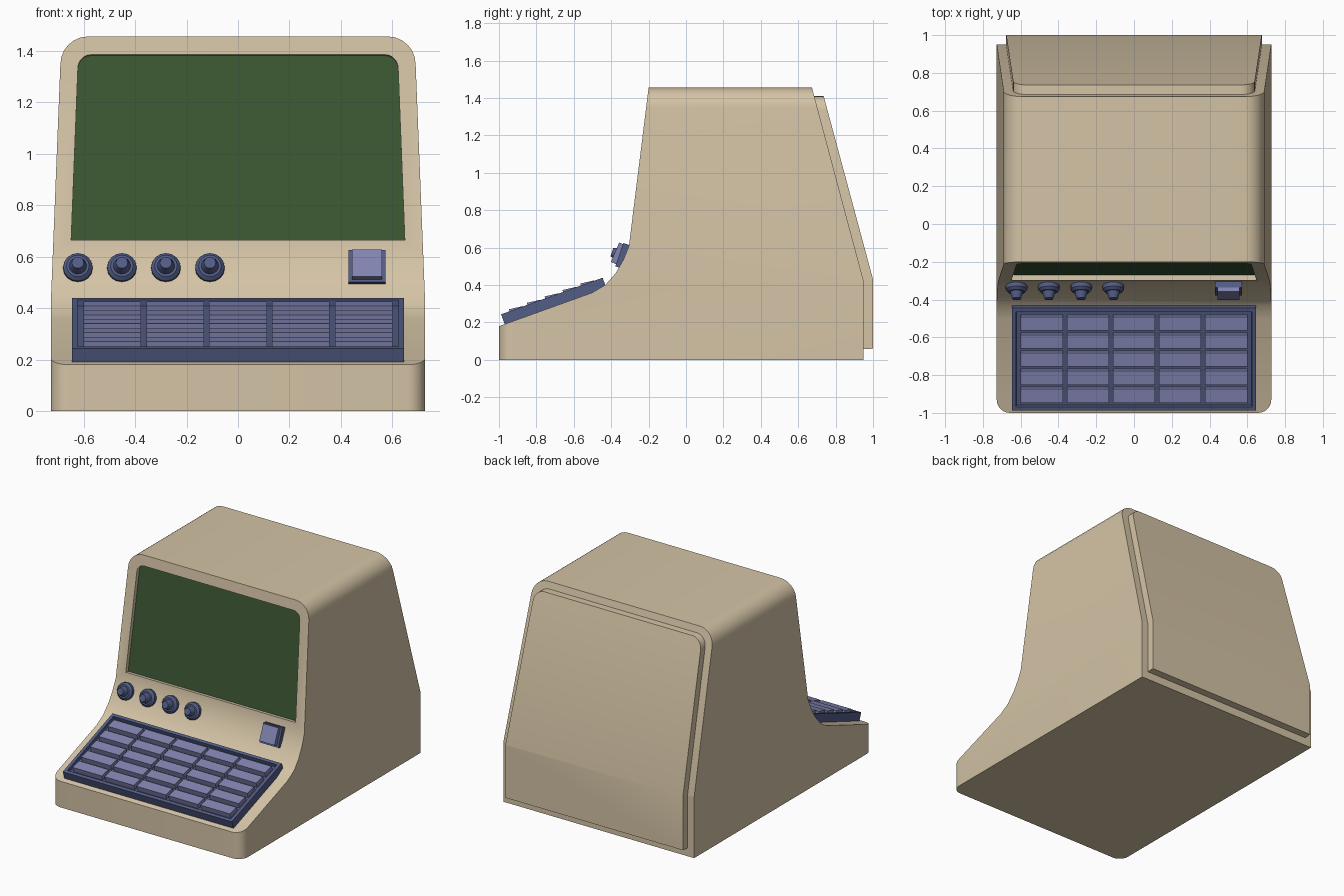
import bpy, bmesh, math
from mathutils import Matrix

if "Cube" in bpy.data.objects:
    bpy.data.objects.remove(bpy.data.objects["Cube"])


def material(name, rgb):
    m = bpy.data.materials.new(name)
    m.diffuse_color = (*rgb, 1)
    m.use_nodes = True
    m.node_tree.nodes["Principled BSDF"].inputs["Base Color"].default_value = m.diffuse_color
    return m


BEIGE = material("beige_plastic", (0.66, 0.55, 0.38))
GREEN = material("screen_green", (0.045, 0.095, 0.032))
BLUE = material("dark_blue", (0.085, 0.11, 0.24))
LILAC = material("key_blue", (0.22, 0.23, 0.44))

# local (u, v, w) -> world (y, z, x): for profiles drawn in side view
SIDE = Matrix(((0, 0, 1, 0), (1, 0, 0, 0), (0, 1, 0, 0), (0, 0, 0, 1)))
FRONT = Matrix.Rotation(math.pi / 2, 4, 'X')


def slope(y, z, deg, x=0):
    """Frame lying on a slope: u = x, v = up the slope, w = outward."""
    return Matrix.Translation((x, y, z)) @ Matrix.Rotation(math.radians(deg), 4, 'X')


def finish(name, bm, matrix, mat):
    bm.transform(matrix)
    bmesh.ops.recalc_face_normals(bm, faces=bm.faces)
    me = bpy.data.meshes.new(name)
    bm.to_mesh(me)
    bm.free()
    me.materials.append(mat)
    ob = bpy.data.objects.new(name, me)
    bpy.context.collection.objects.link(ob)
    return ob


def prism(name, pts, matrix, lo, hi, mat, tray=None):
    bm = bmesh.new()
    a = [bm.verts.new((u, v, lo)) for u, v in pts]
    b = [bm.verts.new((u, v, hi)) for u, v in pts]
    n = len(pts)
    bm.faces.new(a[::-1])
    top = bm.faces.new(b)
    for i in range(n):
        bm.faces.new((a[i], a[(i + 1) % n], b[(i + 1) % n], b[i]))
    if tray:  # raised rim around a sunken floor
        bmesh.ops.recalc_face_normals(bm, faces=bm.faces)
        bmesh.ops.inset_individual(bm, faces=[top], thickness=tray[0])
        bmesh.ops.inset_individual(bm, faces=[top], thickness=0.001, depth=-tray[1])
    return finish(name, bm, matrix, mat)


def rect(x0, x1, y0, y1):
    return [(x0, y0), (x1, y0), (x1, y1), (x0, y1)]


def mirror(right):
    """Close a right-hand half outline with its mirror image."""
    return right + [(-u, v) for u, v in reversed(right)]


def arc(cx, cy, r, a0, a1, n=6):
    return [(cx + r * math.cos(math.radians(a0 + (a1 - a0) * i / n)),
             cy + r * math.sin(math.radians(a0 + (a1 - a0) * i / n))) for i in range(n + 1)]


def activate(ob):
    bpy.ops.object.select_all(action='DESELECT')
    ob.select_set(True)
    bpy.context.view_layer.objects.active = ob


def boolean(ob, cutter, op):
    activate(ob)
    m = ob.modifiers.new("bool", 'BOOLEAN')
    m.operation, m.object, m.solver = op, cutter, 'EXACT'
    bpy.ops.object.modifier_apply(modifier=m.name)
    bpy.data.objects.remove(cutter)


def smooth(ob, deg=35):
    activate(ob)
    bpy.ops.object.shade_smooth_by_angle(angle=math.radians(deg))


# Body: side profile trimmed by the front and top outlines
body = prism("body", [(-1.2, 0), (-1.2, 0.108), (-0.5, 0.36), (-0.43, 0.402), (-0.375, 0.465),
                      (-0.335, 0.535), (-0.305, 0.61), (-0.182, 1.6), (0.635, 1.6),
                      (0.95, 0.42), (0.95, 0)], SIDE, -1, 1, BEIGE)
face = mirror([(0.727, -0.5), (0.727, 0.42)] + arc(0.582, 1.347, 0.108, 0, 90))
boolean(body, prism("cut", face, FRONT, -2, 2, BEIGE), 'INTERSECT')
plan = mirror(arc(0.657, -0.93, 0.07, -90, 0) + [(0.8, -0.93), (0.8, 2)])
boolean(body, prism("cut", plan, Matrix(), -1, 3, BEIGE), 'INTERSECT')

# Screen in a shallow pocket
on_screen = slope(-0.298, 0.665, 82.9)
glass = mirror([(0.648, 0)] + arc(0.57, 0.673, 0.052, 0, 90, 5))
boolean(body, prism("cut", glass, on_screen, -0.03, 0.2, BEIGE), 'DIFFERENCE')
smooth(body)
prism("screen", glass, on_screen, -0.05, -0.027, GREEN)

# Back panel following the rear slope
panel = prism("back_panel", [(0.92, 0.055), (1, 0.06), (1, 0.43), (0.685, 1.6), (0.6, 1.6),
                             (0.92, 0.42)], SIDE, -1, 1, BEIGE)
back = mirror([(0.677, -0.5), (0.677, 0.42)] + arc(0.565, 1.335, 0.075, 0, 90))
boolean(panel, prism("cut", back, FRONT, -2, 2, BEIGE), 'INTERSECT')
smooth(panel)

# Keyboard tray and five by five wedge keys
deck = slope(-0.97, 0.192, 19.8)
prism("keyboard_tray", rect(-0.645, 0.645, 0, 0.577), deck, -0.004, 0.055, BLUE, tray=(0.03, 0.025))
for row in range(5):
    v = 0.2885 + (row - 2) * 0.1015
    wedge = [(v - 0.04, 0.025), (v + 0.04, 0.025), (v + 0.037, 0.057), (v - 0.037, 0.066)]
    for col in range(5):
        x = (col - 2) * 0.244
        prism("key", wedge, deck @ SIDE, x - 0.112, x + 0.112, LILAC)


# Knobs: lathed stepped profile
def knob(x):
    bm = bmesh.new()
    prof = [(0, -0.02), (0.057, -0.02), (0.057, 0.02), (0.044, 0.034),
            (0.034, 0.034), (0.03, 0.05), (0.023, 0.072), (0, 0.072)]
    vs = [bm.verts.new((r, 0, h)) for r, h in prof]
    es = [bm.edges.new(p) for p in zip(vs, vs[1:])]
    bmesh.ops.spin(bm, geom=vs + es, axis=(0, 0, 1), cent=(0, 0, 0),
                   angle=math.tau, steps=16, use_duplicate=False)
    bmesh.ops.remove_doubles(bm, verts=bm.verts, dist=0.0005)
    smooth(finish("knob", bm, slope(-0.328, 0.553, 71, x), BLUE), 30)


for i in range(4):
    knob(-0.622 + i * 0.171)

# Rocker switch
at_switch = slope(-0.328, 0.553, 71, 0.501)
prism("switch_base", rect(-0.072, 0.072, -0.066, 0.066), at_switch, -0.02, 0.03, BLUE)
prism("switch_rocker", [(-0.055, 0.02), (0.06, 0.02), (0.06, 0.052), (-0.052, 0.06)],
      at_switch @ SIDE, -0.058, 0.058, LILAC)
